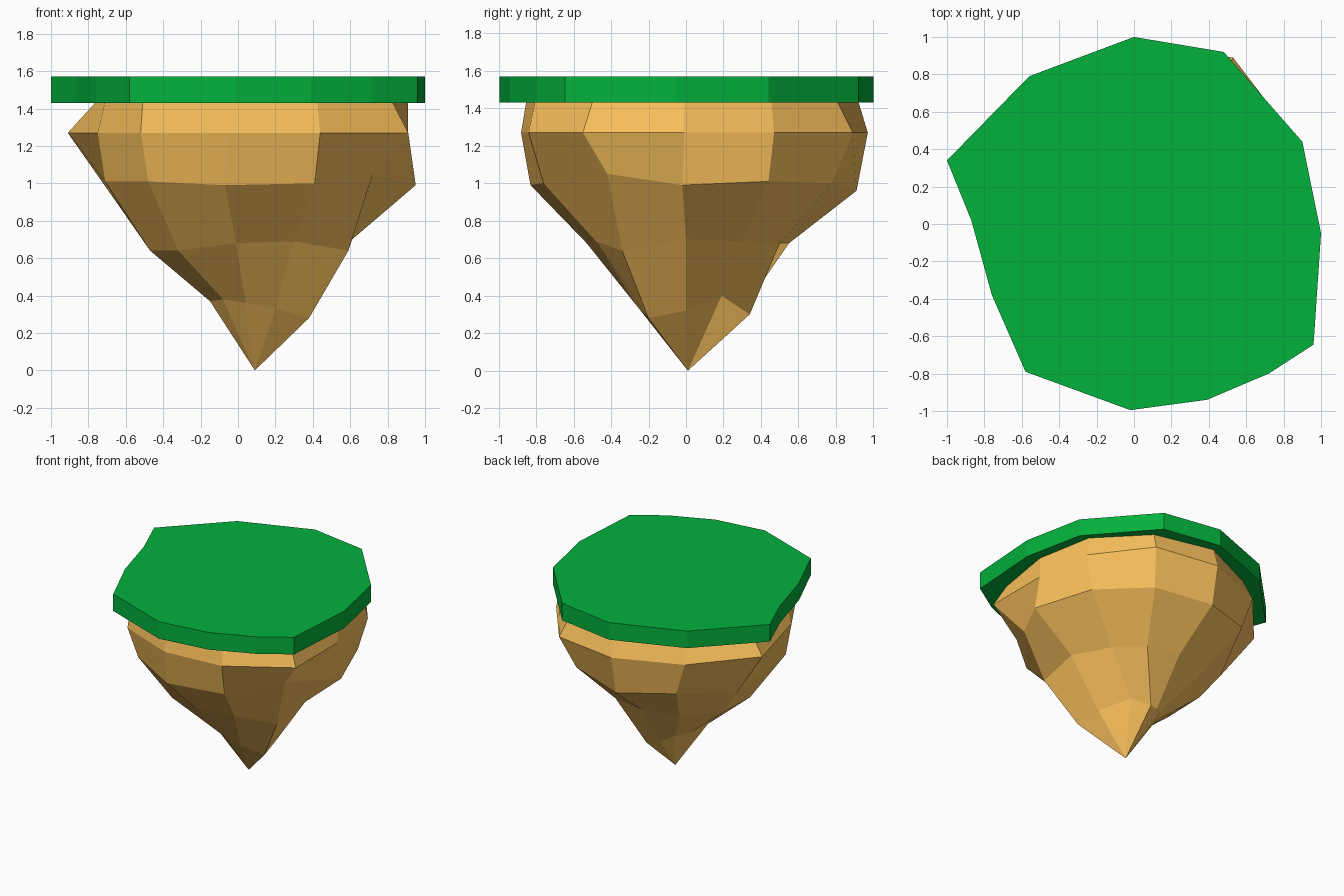
import bpy, bmesh

if "Cube" in bpy.data.objects:
    bpy.data.objects.remove(bpy.data.objects["Cube"])


def paint(obj, name, color):
    mat = bpy.data.materials.new(name)
    mat.diffuse_color = color
    mat.use_nodes = True
    mat.node_tree.nodes["Principled BSDF"].inputs["Base Color"].default_value = mat.diffuse_color
    obj.data.materials.append(mat)


def loft(name, rings, tip=None):
    """Join closed rings from top to bottom, cap the top, close with a tip or cap."""
    bm = bmesh.new()
    loops = [[bm.verts.new(p) for p in ring] for ring in rings]
    n = len(loops[0])
    for a, b in zip(loops, loops[1:]):
        for i in range(n):
            j = (i + 1) % n
            bm.faces.new((a[i], b[i], b[j], a[j]))
    bm.faces.new(loops[0])
    if tip:
        t = bm.verts.new(tip)
        for i in range(n):
            bm.faces.new((loops[-1][i], t, loops[-1][(i + 1) % n]))
    else:
        bm.faces.new(loops[-1])
    bmesh.ops.recalc_face_normals(bm, faces=bm.faces)
    mesh = bpy.data.meshes.new(name)
    bm.to_mesh(mesh)
    bm.free()
    obj = bpy.data.objects.new(name, mesh)
    bpy.context.collection.objects.link(obj)
    return obj


def at(z, pts):
    # Points may carry their own height as a third value
    return [(p[0], p[1], p[2] if len(p) > 2 else z) for p in pts]


# Grass slab
lawn = [(-.02, -.995), (.39, -.94), (.72, -.80), (.96, -.645), (1, -.05),
        (.90, .44), (.48, .92), (0, 1), (-.56, .79), (-1, .34),
        (-.87, .02), (-.76, -.38), (-.58, -.79)]
grass = loft("grass_top", [at(1.57, lawn), at(1.43, lawn)])
paint(grass, "grass_green", (0.001, 0.44, 0.045, 1))

# Rock body: irregular eleven-sided rings, starting at the front
shoulder = [(-.05, -.88), (.44, -.84), (.91, -.55), (.91, -.01), (.85, .47),
            (.53, .89), (0, .97), (-.52, .76), (-.91, .31),
            (-.75, -.30), (-.52, -.69)]
shrink = [.97, .96, .91, 1, .97, .91, .95, .92, .84, .95, .98]
rim = [(x * s, y * s) for (x, y), s in zip(shoulder, shrink)]
belly = [(-.07, -.83, .99), (.41, -.76), (.72, -.42, 1.05), (.95, -.02, .99),
         (.78, .44, 1.01), (.45, .78), (0, .91, .96), (-.43, .74),
         (-.63, .25, .87), (-.71, -.28, 1.01), (-.48, -.61, 1.01)]
waist = [(-.01, -.53), (.30, -.48, .69), (.59, -.34, .64), (.61, 0, .70), (.47, .30, .69),
         (.29, .50), (.02, .55), (-.28, .48), (-.47, .20, .65),
         (-.47, -.16, .64), (-.32, -.40, .64)]
ankle = [(.04, -.24, .36), (.20, -.25, .33), (.38, -.20, .28), (.35, 0, .32),
         (.19, .19, .40), (.12, .34, .30), (.03, .30, .32), (-.06, .24, .36),
         (-.13, .11, .37), (-.15, -.07, .37), (-.08, -.18, .38)]
rock = loft("rock_base", [at(1.43, rim), at(1.27, shoulder), at(1.0, belly),
                          at(.68, waist), at(.33, ankle)], tip=(.09, .01, 0))
paint(rock, "rock_brown", (0.97, 0.54, 0.11, 1))
